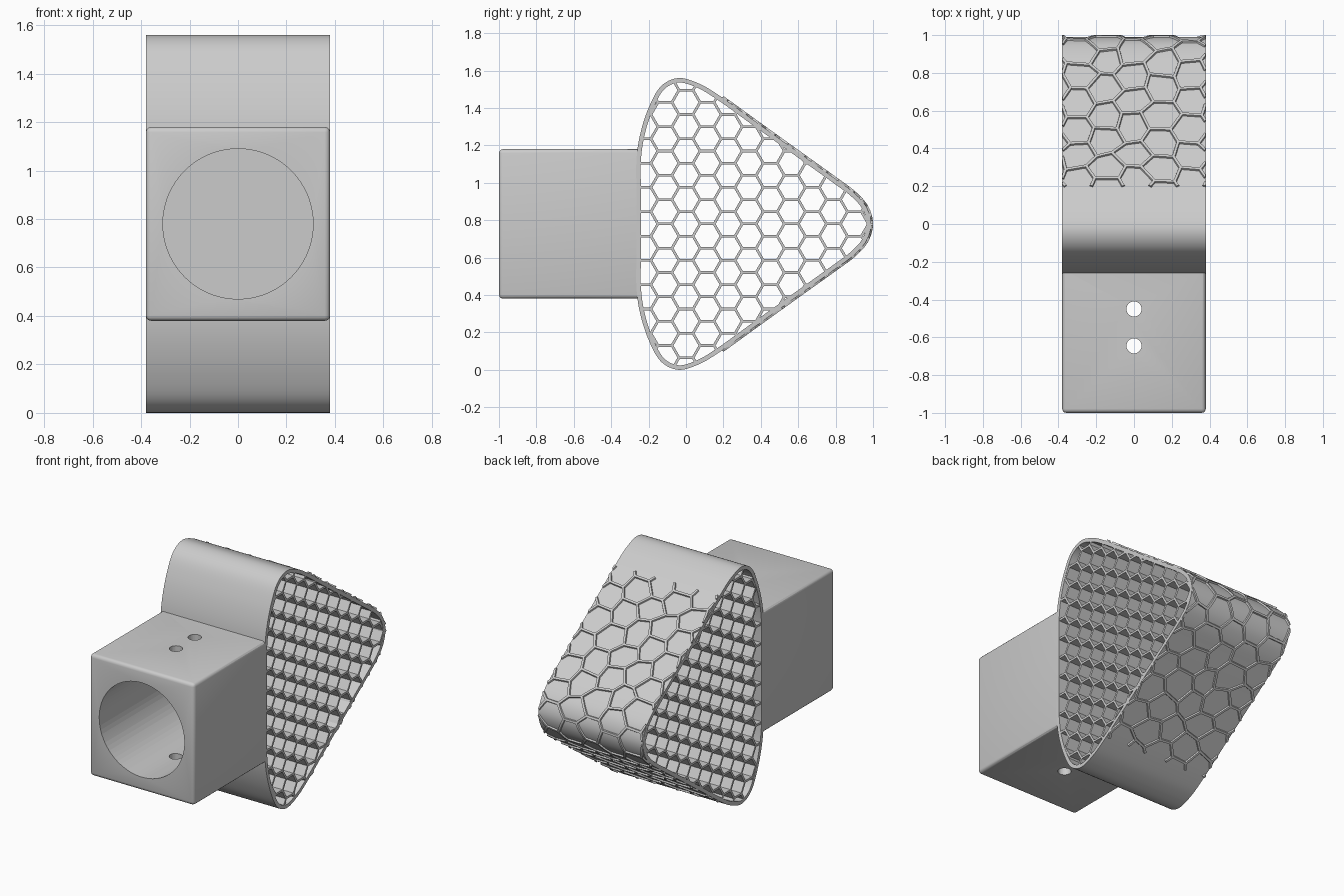
import bpy, bmesh, math, random
from mathutils import Vector

if "Cube" in bpy.data.objects:
    bpy.data.objects.remove(bpy.data.objects["Cube"])

random.seed(4)
HALF_X, MID_Z, WALL = 0.38, 0.78, 0.024


def make_object(name, bm, smooth=True):
    bmesh.ops.recalc_face_normals(bm, faces=bm.faces[:])
    mesh = bpy.data.meshes.new(name)
    bm.to_mesh(mesh)
    bm.free()
    ob = bpy.data.objects.new(name, mesh)
    bpy.context.collection.objects.link(ob)
    bpy.ops.object.select_all(action='DESELECT')
    ob.select_set(True)
    bpy.context.view_layer.objects.active = ob
    if smooth:
        bpy.ops.object.shade_smooth_by_angle(angle=math.radians(30))
    return ob


def catmull_closed(pts, steps):
    out, n = [], len(pts)
    for i in range(n):
        a, b, c, d = (pts[(i + k) % n] for k in (-1, 0, 1, 2))
        for j in range(steps):
            t = j / steps
            out.append(0.5 * (2 * b + (c - a) * t + (2 * a - 5 * b + 4 * c - d) * t * t
                              + (3 * b - a - 3 * c + d) * t ** 3))
    return out


def left_normal(a, b):
    d = (b - a).normalized()
    return Vector((-d.y, d.x))


def clip(a, b, poly):
    """Part of segment a-b inside a counter-clockwise convex outline."""
    lo, hi, d = 0.0, 1.0, b - a
    for p, q in zip(poly, poly[1:] + poly[:1]):
        n = left_normal(p, q)
        dist, rate = (a - p).dot(n), d.dot(n)
        if abs(rate) < 1e-9:
            if dist < 0:
                return None
        elif rate > 0:
            lo = max(lo, -dist / rate)
        else:
            hi = min(hi, -dist / rate)
    if hi - lo < 0.02:
        return None
    return a + d * lo, a + d * hi


def hex_edges(pitch, u0, u1, v0, v1, jitter=0.0):
    """Edges of a hexagon lattice, pitch measured flat to flat along v."""
    verts, edges, r = {}, set(), pitch / math.sqrt(3)
    for i in range(math.floor(u0 / (1.5 * r)) - 1, math.ceil(u1 / (1.5 * r)) + 2):
        for j in range(math.floor(v0 / pitch) - 1, math.ceil(v1 / pitch) + 2):
            cu, cv = i * 1.5 * r, (j + 0.5 * (i % 2)) * pitch
            keys = []
            for k in range(6):
                p = Vector((cu + r * math.cos(k * math.pi / 3), cv + r * math.sin(k * math.pi / 3)))
                key = (round(p.x * 500), round(p.y * 500))
                # merge corners that differ only by rounding
                key = next(((key[0] + dx, key[1] + dy) for dx in (-1, 0, 1) for dy in (-1, 0, 1)
                            if (key[0] + dx, key[1] + dy) in verts), key)
                if key not in verts:
                    verts[key] = p + Vector((random.uniform(-jitter, jitter),
                                             random.uniform(-jitter, jitter)))
                keys.append(key)
            for k in range(6):
                edges.add(tuple(sorted((keys[k], keys[(k + 1) % 6]))))
    return [(verts[a], verts[b]) for a, b in sorted(edges)]


def add_bar(bm, sections):
    rings = [[bm.verts.new(p) for p in s] for s in sections]
    for r, q in zip(rings, rings[1:]):
        for k in range(4):
            bm.faces.new((r[k], r[(k + 1) % 4], q[(k + 1) % 4], q[k]))
    bm.faces.new(rings[0])
    bm.faces.new(rings[-1])


# rounded triangle outline in (y, z), from the tip over the top to the flat side
upper = [Vector(p) for p in (
    (0.99, 0.78), (0.965, 0.87), (0.90, 0.945), (0.80, 1.02), (0.65, 1.1275), (0.50, 1.235),
    (0.34, 1.35), (0.18, 1.465), (0.07, 1.53), (-0.04, 1.56), (-0.135, 1.515), (-0.20, 1.40),
    (-0.245, 1.26), (-0.265, 1.12), (-0.265, 0.95), (-0.265, 0.78))]
lower = [Vector((p.x, 2 * MID_Z - p.y)) for p in upper[-2:0:-1]]
outline = catmull_closed(upper + lower, 6)
N = len(outline)
normals = [left_normal(outline[i - 1], outline[(i + 1) % N]) for i in range(N)]


def inset(d):
    return [p + n * d for p, n in zip(outline, normals)]


# outer band of the triangle
bm = bmesh.new()
inner = inset(WALL)
rings = [[bm.verts.new((x, p.x, p.y)) for p in pts]
         for pts, x in ((outline, -HALF_X), (outline, HALF_X), (inner, HALF_X), (inner, -HALF_X))]
for k in range(4):
    a, b = rings[k], rings[(k + 1) % 4]
    for i in range(N):
        j = (i + 1) % N
        bm.faces.new((a[i], a[j], b[j], b[i]))
make_object("triangle_band", bm)

# honeycomb core running through the full width
bm = bmesh.new()
middle = inset(WALL * 0.6)
for a, b in hex_edges(0.13, -0.3, 1.0, 0.0, 1.56):
    seg = clip(a, b, middle)
    if seg:
        n = left_normal(*seg) * 0.007
        add_bar(bm, [[(-0.378, *(p + n)), (0.378, *(p + n)), (0.378, *(p - n)), (-0.378, *(p - n))]
                     for p in seg])
make_object("honeycomb_core", bm, False)


def on_band(s, x, height):
    """Point at arc length s from the tip (negative = underside), raised by height."""
    step, i, left = (1 if s >= 0 else -1), 0, abs(s)
    while True:
        j = (i + step) % N
        length = (outline[j] - outline[i]).length
        if left <= length:
            t = left / length
            p = outline[i].lerp(outline[j], t) - normals[i].lerp(normals[j], t) * height
            return (x, p.x, p.y)
        left, i = left - length, j


# irregular raised cell ridges on both slopes and round the tip
bm = bmesh.new()
S = 1.06
patch = [Vector(p) for p in ((-HALF_X, -S), (HALF_X, -S), (HALF_X, S), (-HALF_X, S))]
for a, b in hex_edges(0.17, -HALF_X, HALF_X, -S, S, 0.019):
    seg = clip(a, b, patch)
    if seg:
        n = left_normal(*seg)
        sections = []
        for k in range(5):
            p = seg[0].lerp(seg[1], k / 4)
            sections.append([on_band(q.y, max(-HALF_X, min(HALF_X, q.x)), h) for q, h in
                             ((p - n * 0.012, -0.01), (p - n * 0.007, 0.010),
                              (p + n * 0.007, 0.010), (p + n * 0.012, -0.01))])
        add_bar(bm, sections)
make_object("surface_ridges", bm, False)

# mounting block with softened edges except where it meets the band
bm = bmesh.new()
bmesh.ops.create_cube(bm, size=1)
for v in bm.verts:
    v.co = (v.co.x * 2 * HALF_X, -0.625 + v.co.y * 0.75, MID_Z + v.co.z * 0.80)
soft = [e for e in bm.edges if min(v.co.y for v in e.verts) < -0.9]
bmesh.ops.bevel(bm, geom=soft, offset=0.022, segments=3, profile=0.5, affect='EDGES')
block = make_object("mounting_block", bm)


def drill(name, radius, depth, location, rotation, sides):
    bpy.ops.mesh.primitive_cylinder_add(vertices=sides, radius=radius, depth=depth,
                                        location=location, rotation=rotation)
    cutter = bpy.context.object
    cutter.name, cutter.hide_render = name, True
    mod = block.modifiers.new(name, 'BOOLEAN')
    mod.object, mod.operation, mod.solver = cutter, 'DIFFERENCE', 'EXACT'
    bpy.context.view_layer.objects.active = block
    bpy.ops.object.modifier_apply(modifier=name)
    bpy.data.objects.remove(cutter)


# blind round socket and two vertical screw holes
drill("socket_cutter", 0.31, 0.83, (0, -0.685, MID_Z), (math.pi / 2, 0, 0), 72)
for y in (-0.45, -0.645):
    drill("screw_cutter", 0.04, 2, (0, y, MID_Z), (0, 0, 0), 32)
bpy.ops.object.select_all(action='DESELECT')
block.select_set(True)
bpy.context.view_layer.objects.active = block
bpy.ops.object.shade_smooth_by_angle(angle=math.radians(30))
